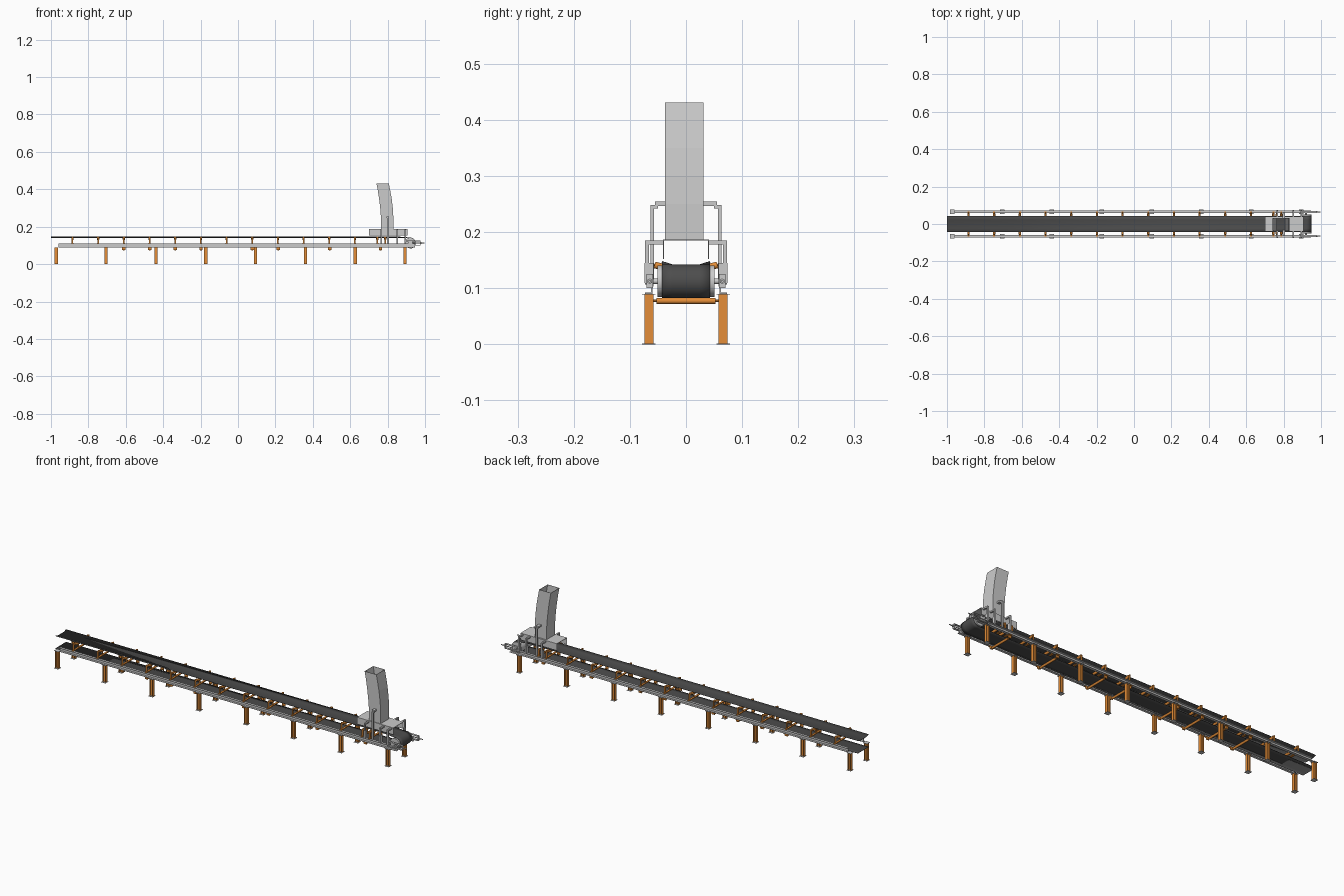
import bpy, bmesh, math
from mathutils import Vector, Matrix

if "Cube" in bpy.data.objects:
    bpy.data.objects.remove(bpy.data.objects["Cube"])


def material(name, col):
    m = bpy.data.materials.new(name)
    m.diffuse_color = (*col, 1)
    m.use_nodes = True
    m.node_tree.nodes["Principled BSDF"].inputs["Base Color"].default_value = m.diffuse_color
    return m


ORANGE = material("orange_paint", (0.78, 0.27, 0.04))
RUBBER = material("rubber", (0.075, 0.075, 0.075))


class Part:
    """Collects repeated pieces into one named object."""
    def __init__(self, name, mat=None):
        self.name, self.mat, self.bm = name, mat, bmesh.new()

    def box(self, x0, x1, y0, y1, z0, z1):
        m = Matrix.Translation(((x0 + x1) / 2, (y0 + y1) / 2, (z0 + z1) / 2))
        s = Matrix.Diagonal((abs(x1 - x0), abs(y1 - y0), abs(z1 - z0), 1))
        bmesh.ops.create_cube(self.bm, size=1, matrix=m @ s)

    def rod(self, p, q, r, n=16):
        p, q = Vector(p), Vector(q)
        d = q - p
        m = Matrix.Translation((p + q) / 2) @ d.to_track_quat('Z', 'Y').to_matrix().to_4x4()
        bmesh.ops.create_cone(self.bm, cap_ends=True, segments=n, radius1=r, radius2=r,
                              depth=d.length, matrix=m)

    def loft(self, rings, closed=False):
        rows = [[self.bm.verts.new(p) for p in r] for r in rings]
        k = len(rows[0])
        for a, b in zip(rows, rows[1:]):
            for i in range(k if closed else k - 1):
                j = (i + 1) % k
                self.bm.faces.new((a[i], a[j], b[j], b[i]))

    def finish(self, smooth=False, thick=0):
        bmesh.ops.recalc_face_normals(self.bm, faces=self.bm.faces)
        me = bpy.data.meshes.new(self.name)
        self.bm.to_mesh(me)
        self.bm.free()
        ob = bpy.data.objects.new(self.name, me)
        bpy.context.collection.objects.link(ob)
        if self.mat:
            me.materials.append(self.mat)
        if thick:
            mod = ob.modifiers.new("thickness", 'SOLIDIFY')
            mod.thickness, mod.offset = thick, 0
        if smooth:
            bpy.ops.object.select_all(action='DESELECT')
            ob.select_set(True)
            bpy.context.view_layer.objects.active = ob
            bpy.ops.object.shade_smooth_by_angle(angle=math.radians(35))
        return ob


SIDES = (-1, 1)
LEG_X = [-0.972 + 0.2665 * i for i in range(8)]
IDLER_X = [-0.885 + 0.1373 * i for i in range(12)] + [0.745, 0.787]
RETURN_X = [-0.61, -0.472, -0.335, -0.198, 0.077, 0.215, 0.49, 0.762]
PX, PZ, PR = 0.92, 0.1125, 0.028      # tail pulley centre and radius

# H-section legs
legs = Part("legs", ORANGE)
for x in LEG_X:
    for s in SIDES:
        for e in SIDES:
            legs.box(x + e * 0.0085, x + e * 0.0065, s * 0.058, s * 0.074, 0.001, 0.089)
        legs.box(x - 0.0065, x + 0.0065, s * 0.065, s * 0.067, 0.001, 0.089)
legs.finish()

# Foot and cap plates
plates = Part("leg_plates")
for x in LEG_X:
    for s in SIDES:
        for z in (0, 0.0885):
            plates.box(x - 0.012, x + 0.012, s * 0.054, s * 0.078, z, z + 0.0015)
plates.finish()

# Channel-section side rails
rails = Part("side_rails")
for s in SIDES:
    rails.box(-0.96, 0.945, s * 0.060, s * 0.062, 0.09, 0.109)
    for z in (0.09, 0.107):
        rails.box(-0.96, 0.945, s * 0.062, s * 0.073, z, z + 0.002)
rails.finish()

# Belt: troughed carrying run, wrap round the pulley, flat return run
belt = Part("belt", RUBBER)
path = [(-1, PZ + PR + 0.001, 0.006), (0.84, PZ + PR + 0.001, 0.006)]
for i in range(17):
    a = math.pi / 2 - math.pi * i / 16
    path.append((PX + (PR + 0.001) * math.cos(a), PZ + (PR + 0.001) * math.sin(a), 0))
path.append((-1, PZ - PR - 0.001, 0))
belt.loft([[(x, -0.043, z + t), (x, -0.024, z), (x, 0.024, z), (x, 0.043, z + t)]
           for x, z, t in path])
belt.finish(smooth=True, thick=0.002)

# Tail pulley and shaft
pulley = Part("tail_pulley")
pulley.rod((PX, -0.051, PZ), (PX, 0.051, PZ), PR, 32)
pulley.rod((PX, -0.070, PZ), (PX, 0.070, PZ), 0.005)
pulley.finish(smooth=True)

# Carrying idlers: three rollers each
rollers = Part("carrying_rollers", ORANGE)
frames = Part("idler_frames", ORANGE)
for x in IDLER_X:
    rollers.rod((x, -0.022, 0.1335), (x, 0.022, 0.1335), 0.006)
    frames.box(x - 0.005, x + 0.005, -0.068, 0.068, 0.109, 0.113)
    for s in SIDES:
        rollers.rod((x, s * 0.025, 0.1335), (x, s * 0.056, 0.1415), 0.006)
        rollers.rod((x, s * 0.056, 0.1415), (x, s * 0.064, 0.1435), 0.002, 8)
        frames.box(x - 0.004, x + 0.004, s * 0.059, s * 0.062, 0.112, 0.144)
        frames.box(x - 0.003, x + 0.003, s * 0.0225, s * 0.0245, 0.112, 0.134)
rollers.finish(smooth=True)
frames.finish()

# Return rollers and their hangers
returns = Part("return_rollers", ORANGE)
hangers = Part("return_hangers", ORANGE)
for x in RETURN_X:
    returns.rod((x, -0.053, 0.0775), (x, 0.053, 0.0775), 0.0055)
    returns.rod((x, -0.067, 0.0775), (x, 0.067, 0.0775), 0.002, 8)
    for s in SIDES:
        hangers.box(x - 0.009, x + 0.009, s * 0.062, s * 0.064, 0.075, 0.09)
        hangers.box(x - 0.009, x + 0.009, s * 0.062, s * 0.072, 0.088, 0.09)
returns.finish(smooth=True)
hangers.finish()

# Belt take-up: slide bars, bearing block, tension screw
takeup = Part("take_up_frames")
screws = Part("tension_screws")
for s in SIDES:
    for z in (0.100, 0.122):
        takeup.box(0.89, 0.975, s * 0.059, s * 0.070, z, z + 0.003)
    takeup.box(0.972, 0.975, s * 0.059, s * 0.070, 0.100, 0.125)
    takeup.box(PX - 0.012, PX + 0.012, s * 0.058, s * 0.069, 0.103, 0.122)
    screws.rod((PX, s * 0.0645, PZ), (0.998, s * 0.0645, PZ), 0.0025, 10)
    screws.rod((0.976, s * 0.0645, PZ), (0.981, s * 0.0645, PZ), 0.005, 6)
takeup.finish()
screws.finish(smooth=True)

# Skirt box over the belt, open at both ends
skirt = Part("skirt_box")
for s in SIDES:
    skirt.box(0.70, 0.905, s * 0.039, s * 0.041, 0.152, 0.187)
for x0, x1 in ((0.70, 0.764), (0.831, 0.905)):
    skirt.box(x0, x1, -0.041, 0.041, 0.185, 0.187)
for s in SIDES:
    skirt.box(0.764, 0.831, s * 0.033, s * 0.041, 0.185, 0.187)
skirt.finish()

# Curved feed chute
chute = Part("feed_chute")
prof = [(0.765, 0.83, 0.185), (0.765, 0.83, 0.25), (0.761, 0.827, 0.30),
        (0.755, 0.821, 0.35), (0.748, 0.813, 0.395), (0.741, 0.806, 0.431)]
chute.loft([[(a, -0.0365, z), (b, -0.0365, z), (b, 0.0305, z), (a, 0.0305, z)]
            for a, b, z in prof], closed=True)
chute.finish(thick=0.002)

# Skirt supports and chute brackets
supports = Part("skirt_supports")
arms = Part("chute_brackets")
for s in SIDES:
    for x in (0.765, 0.852, 0.893):
        supports.box(x - 0.004, x + 0.004, s * 0.058, s * 0.074, 0.109, 0.145)
        supports.box(x - 0.004, x + 0.004, s * 0.066, s * 0.073, 0.145, 0.185)
        supports.box(x - 0.004, x + 0.004, s * 0.040, s * 0.073, 0.178, 0.185)
    arms.box(0.796, 0.806, s * 0.057, s * 0.063, 0.109, 0.248)
    arms.box(0.796, 0.806, s * 0.050, s * 0.063, 0.242, 0.248)
    arms.box(0.794, 0.808, s * 0.030, s * 0.055, 0.247, 0.255)
supports.finish()
arms.finish()
